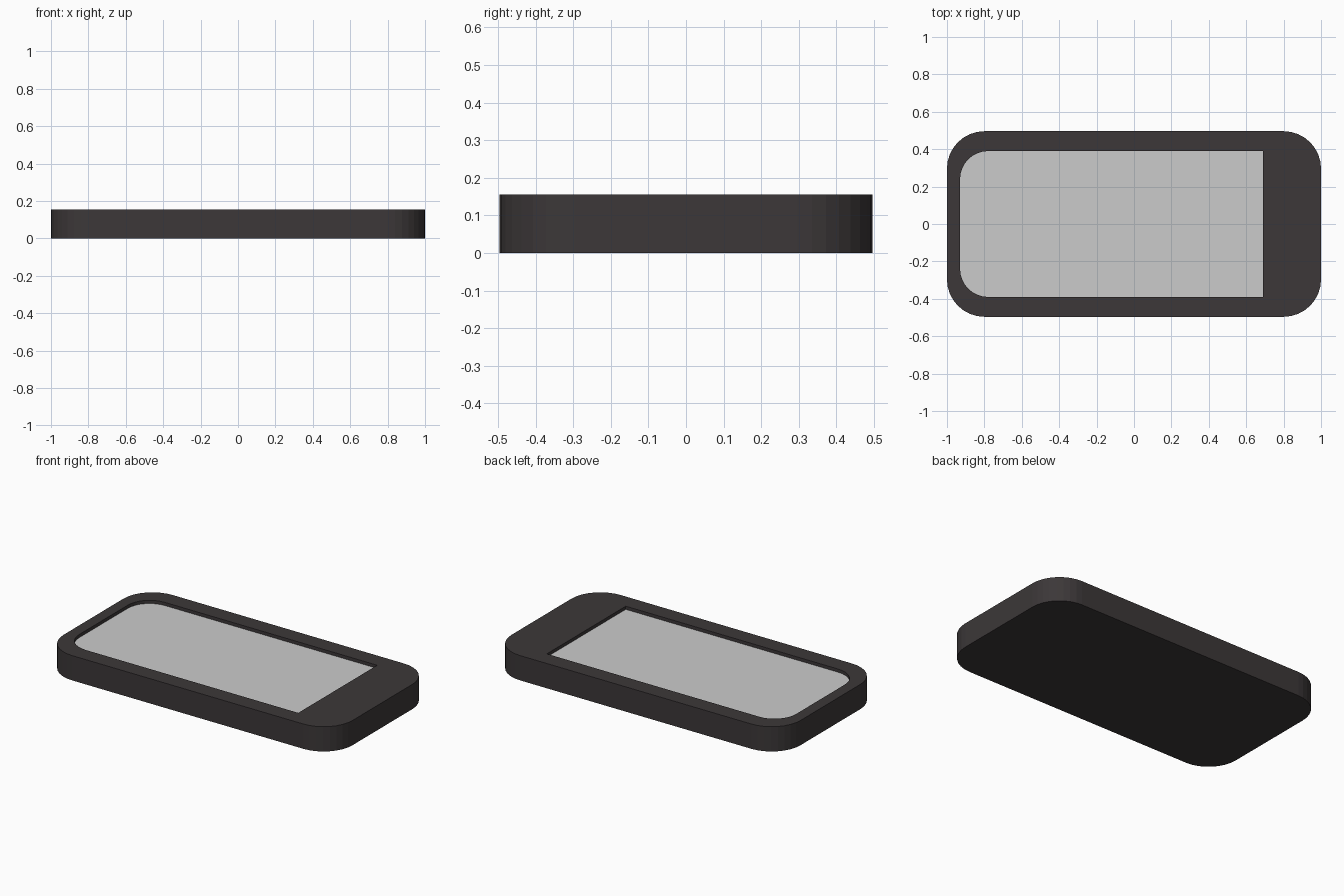
import bpy, bmesh, math

if "Cube" in bpy.data.objects:
    bpy.data.objects.remove(bpy.data.objects["Cube"])

HEIGHT, RECESS = 0.155, 0.02


def rounded_rect(x0, x1, y, r_left, r_right, seg=8):
    """Counter-clockwise outline, with separate radii for the two ends."""
    pts = []
    corners = [(x1, -y, r_right, -90), (x1, y, r_right, 0),
               (x0, y, r_left, 90), (x0, -y, r_left, 180)]
    for cx, cy, r, start in corners:
        if r == 0:
            pts.append((cx, cy))
            continue
        ox = cx - math.copysign(r, cx)
        oy = cy - math.copysign(r, cy)
        for i in range(seg + 1):
            a = math.radians(start + 90 * i / seg)
            pts.append((ox + r * math.cos(a), oy + r * math.sin(a)))
    return pts


def ring(bm, pts, z):
    return [bm.verts.new((x, y, z)) for x, y in pts]


def wall(bm, lower, upper):
    n = len(lower)
    for i in range(n):
        j = (i + 1) % n
        bm.faces.new((lower[i], lower[j], upper[j], upper[i]))


def finish(bm, name, color=None):
    mesh = bpy.data.meshes.new(name)
    bm.to_mesh(mesh)
    bm.free()
    obj = bpy.data.objects.new(name, mesh)
    bpy.context.collection.objects.link(obj)
    if color:
        mat = bpy.data.materials.new(name + "_material")
        mat.diffuse_color = color
        mat.use_nodes = True
        mat.node_tree.nodes["Principled BSDF"].inputs["Base Color"].default_value = mat.diffuse_color
        mesh.materials.append(mat)
    return obj


outer = rounded_rect(-1.0, 1.0, 0.496, 0.2, 0.2)
opening = rounded_rect(-0.93, 0.69, 0.39, 0.15, 0)

# Dark case: rounded slab with a sunken screen opening
bm = bmesh.new()
base, top = ring(bm, outer, 0), ring(bm, outer, HEIGHT)
floor, lip = ring(bm, opening, HEIGHT - RECESS), ring(bm, opening, HEIGHT)
bm.faces.new(base[::-1])
wall(bm, base, top)
wall(bm, lip, floor)
rim = [bm.edges.get((loop[i - 1], loop[i])) for loop in (top, lip) for i in range(len(loop))]
bmesh.ops.triangle_fill(bm, edges=rim, use_beauty=True, normal=(0, 0, 1))
# The screen closes the opening, so orient the case's faces with a temporary lid
lid = bm.faces.new(floor)
bmesh.ops.recalc_face_normals(bm, faces=bm.faces[:])
bmesh.ops.delete(bm, geom=[lid], context='FACES_ONLY')
finish(bm, "case", (0.045, 0.039, 0.040, 1))

# Grey screen at the bottom of the recess
bm = bmesh.new()
bm.faces.new(ring(bm, opening, HEIGHT - RECESS))
finish(bm, "screen")
